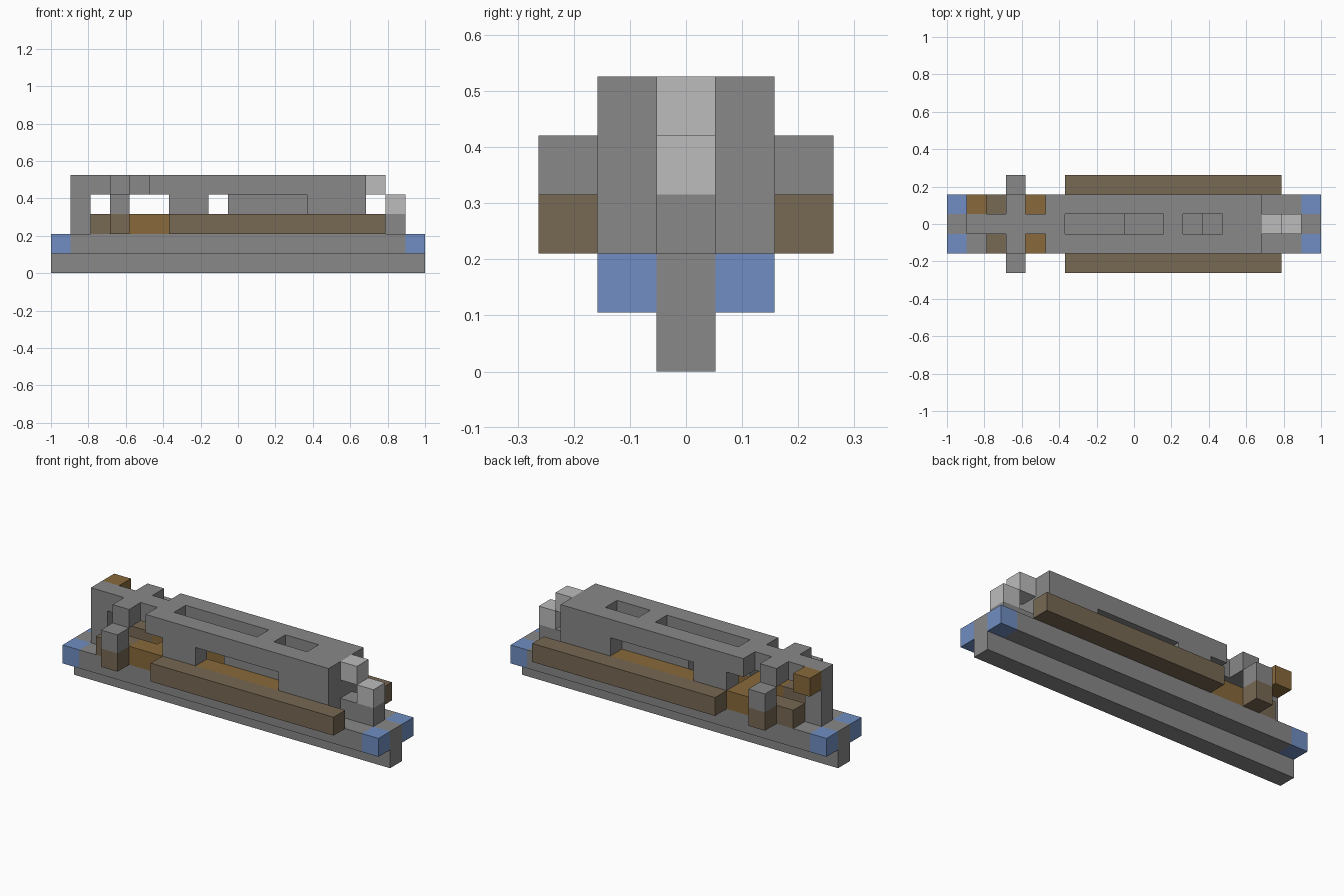
import bpy
import bmesh
from mathutils import Matrix, Vector

if "Cube" in bpy.data.objects:
    bpy.data.objects.remove(bpy.data.objects["Cube"], do_unlink=True)

LENGTH, WIDTH = 19, 5          # size of the block grid
U = 2 / LENGTH                 # size of one block


def material(name, r, g, b):
    m = bpy.data.materials.new(name)
    m.use_nodes = True
    m.diffuse_color = (r, g, b, 1)
    m.node_tree.nodes["Principled BSDF"].inputs["Base Color"].default_value = (r, g, b, 1)
    return m


STONE = material("stone grey", 0.246, 0.246, 0.246)
PALE = material("pale grey", 0.503, 0.503, 0.503)
BROWN = material("dull brown", 0.184, 0.138, 0.087)
GOLD = material("golden brown", 0.246, 0.144, 0.045)
BLUE = material("blue", 0.162, 0.27, 0.539)


def block(name, mat, x, y, z):
    """Box covering inclusive ranges of grid cells; a single int is one cell."""
    spans = [(s, s) if isinstance(s, int) else s for s in (x, y, z)]
    low = Vector([s[0] for s in spans])
    size = Vector([s[1] - s[0] + 1 for s in spans])
    centre = (low + size / 2 - Vector((LENGTH / 2, WIDTH / 2, 0))) * U
    bm = bmesh.new()
    bmesh.ops.create_cube(bm, size=1, matrix=Matrix.Translation(centre) @ Matrix.Diagonal((*(size * U), 1)))
    mesh = bpy.data.meshes.new(name)
    bm.to_mesh(mesh)
    bm.free()
    mesh.materials.append(mat)
    obj = bpy.data.objects.new(name, mesh)
    bpy.context.collection.objects.link(obj)
    return obj


def pair(name, mat, x, y, z):
    """Front block and its mirror image at the back."""
    block("front_" + name, mat, x, y, z)
    block("back_" + name, mat, x, WIDTH - 1 - y, z)


# Keel and deck with blue corners
block("keel", STONE, (0, 18), 2, 0)
block("deck", STONE, (1, 17), (1, 3), 1)
for end, x in (("right", 0), ("left", 18)):
    block(end + "_deck_tip", STONE, x, 2, 1)
    pair(end + "_corner", BLUE, x, 1, 1)

# Side bars, inner ledges and leg feet
pair("side_bar", BROWN, (6, 16), 0, 2)
pair("ledge", GOLD, (4, 12), 1, 2)
block("ledge_end", GOLD, 5, 2, 2)
pair("small_block", BROWN, 2, 1, 2)
pair("leg_inner_foot", BROWN, 3, 1, 2)
pair("leg_foot", BROWN, 3, 0, 2)
pair("leg_top", STONE, 3, 0, 3)

# Walls under the roof
pair("short_wall", STONE, (6, 7), 1, 3)
pair("long_wall", STONE, (13, 15), 1, (2, 3))
block("core", STONE, (9, 12), 2, (2, 3))
block("end_wall", STONE, (14, 15), 2, (2, 3))

# Roof with two openings, spine and cross arms
pair("roof", STONE, (5, 15), 1, 4)
block("roof_bridge", STONE, 11, 2, 4)
block("roof_end", STONE, (14, 15), 2, 4)
block("spine", STONE, (1, 5), 2, 4)
pair("cross_arm", STONE, 3, 1, 4)
block("spine_post", STONE, 1, 2, (2, 3))
block("spine_side_block", GOLD, 1, 3, 4)

# Stepped pale blocks at the left end
block("step_base", STONE, (16, 17), 2, 2)
block("lower_pale_block", PALE, 17, 2, 3)
block("upper_pale_block", PALE, 16, 2, 4)
